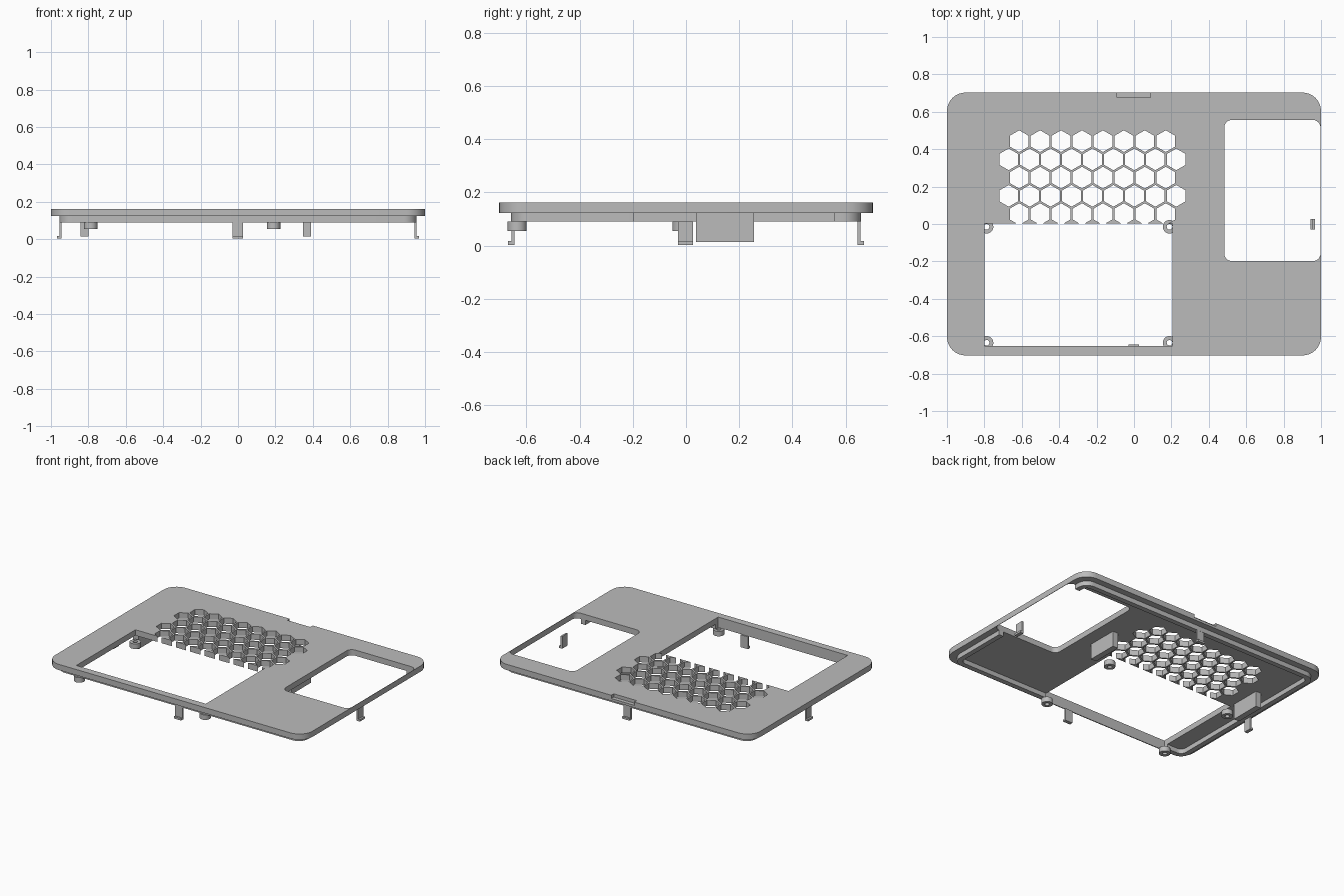
import bpy, bmesh, math
from mathutils import Vector

if "Cube" in bpy.data.objects:
    bpy.data.objects.remove(bpy.data.objects["Cube"], do_unlink=True)

grey = bpy.data.materials.new("plain grey")
grey.use_nodes = True
grey.diffuse_color = (0.5, 0.5, 0.5, 1)
grey.node_tree.nodes["Principled BSDF"].inputs["Base Color"].default_value = grey.diffuse_color


def prism(bm, points, z0, z1):
    """Extrude a flat outline from z0 to z1."""
    face = bm.faces.new([bm.verts.new((x, y, z0)) for x, y in points])
    top = bmesh.ops.extrude_face_region(bm, geom=[face])["geom"]
    bmesh.ops.translate(bm, vec=(0, 0, z1 - z0),
                        verts=[v for v in top if isinstance(v, bmesh.types.BMVert)])
    bmesh.ops.recalc_face_normals(bm, faces=bm.faces)


def finish(name, bm):
    mesh = bpy.data.meshes.new(name)
    bm.to_mesh(mesh)
    bm.free()
    mesh.materials.append(grey)
    obj = bpy.data.objects.new(name, mesh)
    bpy.context.collection.objects.link(obj)
    return obj


def rounded(x0, x1, y0, y1, r, steps=8):
    """Outline of a rectangle with rounded corners."""
    if r == 0:
        return [(x0, y0), (x1, y0), (x1, y1), (x0, y1)]
    pts = []
    corners = [(x1 - r, y1 - r), (x0 + r, y1 - r), (x0 + r, y0 + r), (x1 - r, y0 + r)]
    for q, (cx, cy) in enumerate(corners):
        for i in range(steps + 1):
            a = math.pi / 2 * (q + i / steps)
            pts.append((cx + r * math.cos(a), cy + r * math.sin(a)))
    return pts


def slab(name, x0, x1, y0, y1, z0, z1, r=0):
    bm = bmesh.new()
    prism(bm, rounded(x0, x1, y0, y1, r), z0, z1)
    return finish(name, bm)


def circle(cx, cy, r, n, start=0):
    return [(cx + r * math.cos(start + math.tau * i / n),
             cy + r * math.sin(start + math.tau * i / n)) for i in range(n)]


def combine(obj, tool, operation):
    """Apply a boolean and remove the helper."""
    tool.hide_render = True
    mod = obj.modifiers.new("boolean", "BOOLEAN")
    mod.object, mod.operation, mod.solver = tool, operation, "EXACT"
    graph = bpy.context.evaluated_depsgraph_get()
    obj.data = bpy.data.meshes.new_from_object(obj.evaluated_get(graph))
    obj.modifiers.clear()
    bpy.data.objects.remove(tool, do_unlink=True)


# Cover plate with a lip running round its underside
plate = slab("cover_plate", -1, 1, -0.703, 0.703, 0.123, 0.163, 0.1)
combine(plate, slab("lip", -0.955, 0.955, -0.658, 0.658, 0.09, 0.14, 0.07), "UNION")
combine(plate, slab("hollow", -0.92, 0.92, -0.623, 0.623, 0.05, 0.123, 0.04), "DIFFERENCE")

# Screen opening, side window and back notch
combine(plate, slab("screen_cut", -0.8, 0.207, -0.653, 0.004, 0, 0.3), "DIFFERENCE")
combine(plate, slab("window_cut", 0.483, 0.997, -0.198, 0.556, 0, 0.3, 0.04), "DIFFERENCE")
combine(plate, slab("notch_cut", -0.09, 0.088, 0.676, 0.8, 0.14, 0.3), "DIFFERENCE")

# Honeycomb vents, alternating rows of eight and nine
bm = bmesh.new()
for row in range(5):
    count = 8 + row % 2
    for col in range(count):
        x = -0.222 + 0.112 * (col - (count - 1) / 2)
        prism(bm, circle(x, 0.443 - 0.0975 * row, 0.058, 6, math.pi / 6), 0, 0.3)
combine(plate, finish("vent_cut", bm), "DIFFERENCE")

# Screw bosses at the screen corners
for side, x in (("right", -0.788), ("left", 0.19)):
    for end, y in (("front", -0.635), ("back", -0.015)):
        bm = bmesh.new()
        prism(bm, circle(x, y, 0.036, 32), 0.055, 0.09)
        boss = finish(f"{end}_{side}_boss", bm)
        bm = bmesh.new()
        prism(bm, circle(x, y, 0.015, 24), 0, 0.2)
        combine(boss, finish("boss_hole", bm), "DIFFERENCE")

# Support ribs under the plate
for side, x in (("right", -0.82), ("left", 0.369)):
    slab(f"{side}_rib", x - 0.021, x + 0.021, 0.038, 0.256, 0.014, 0.125)

# Hooked snap clips, one in the middle of each edge
hook = [(0, 0.09), (0, 0.003), (0.025, 0.003), (0.025, 0.017), (0.012, 0.017), (0.012, 0.09)]
for name, out, reach in (("front_clip", (0, -1), 0.645), ("back_clip", (0, 1), 0.645),
                         ("left_clip", (1, 0), 0.943), ("right_clip", (-1, 0), 0.943)):
    outward = Vector((*out, 0))
    along = Vector((abs(out[1]), abs(out[0]), 0))
    bm = bmesh.new()
    face = bm.faces.new([bm.verts.new(outward * (reach + d) - along * 0.03 + Vector((0, 0, z)))
                         for d, z in hook])
    moved = bmesh.ops.extrude_face_region(bm, geom=[face])["geom"]
    bmesh.ops.translate(bm, vec=along * 0.057,
                        verts=[v for v in moved if isinstance(v, bmesh.types.BMVert)])
    bmesh.ops.recalc_face_normals(bm, faces=bm.faces)
    finish(name, bm)

# Smooth the rounded corners and bosses, keeping edges sharp
bpy.ops.object.select_all(action="DESELECT")
for obj in bpy.context.collection.objects:
    if obj.type == "MESH" and obj.name.endswith(("plate", "boss")):
        obj.select_set(True)
        bpy.context.view_layer.objects.active = obj
bpy.ops.object.shade_smooth_by_angle(angle=math.radians(30))
